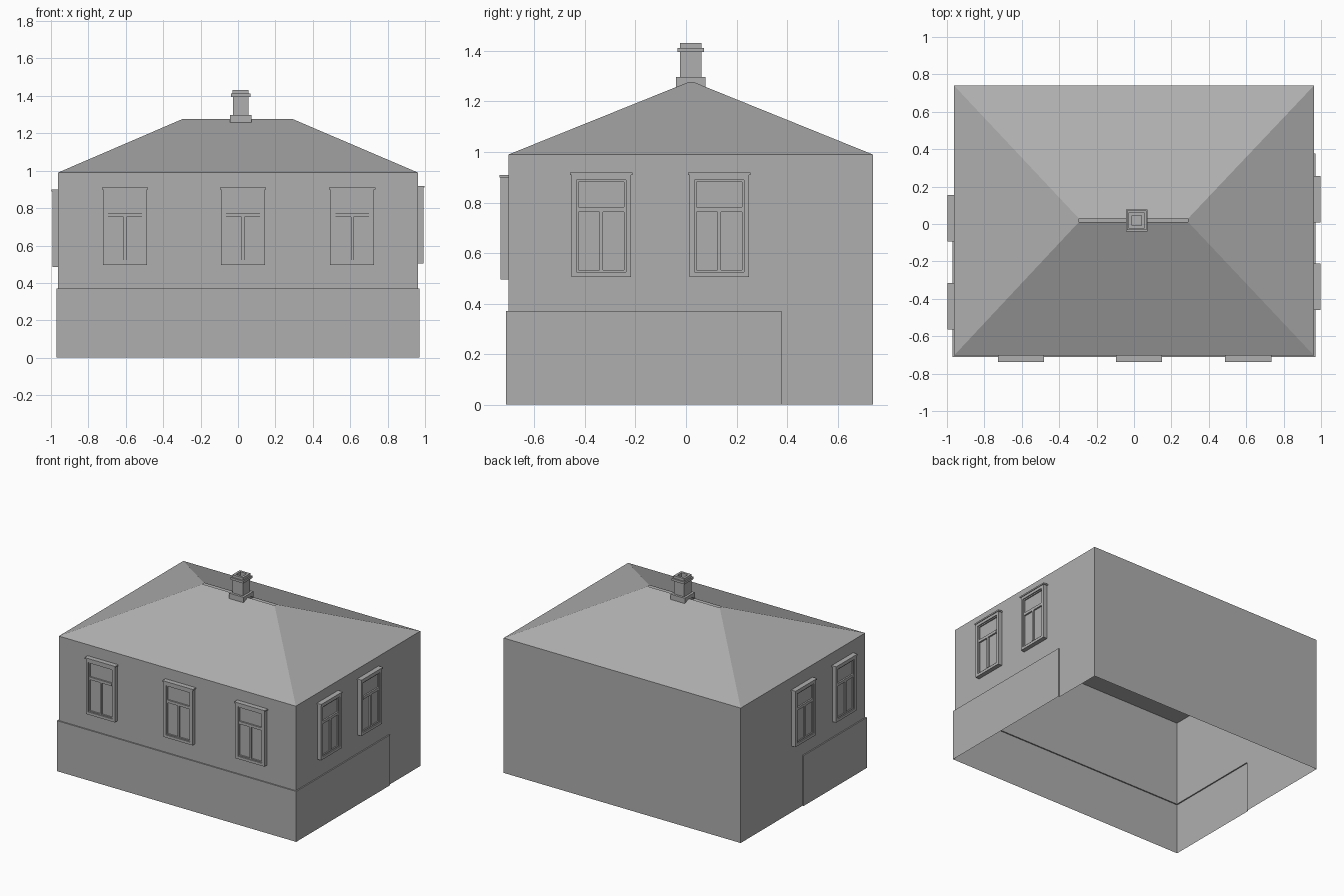
import bpy
import bmesh
from math import radians
from mathutils import Matrix

if "Cube" in bpy.data.objects:
    bpy.data.objects.remove(bpy.data.objects["Cube"])

X, Y0, Y1, EAVE, PL = 0.962, -0.703, 0.74, 0.99, 0.37
END_R, END_L, STEP = 0.378, 0.022, 0.009

# Mid grey for the whole house
grey = bpy.data.materials.new("grey")
grey.diffuse_color = (0.43, 0.43, 0.43, 1)
grey.use_nodes = True
grey.node_tree.nodes["Principled BSDF"].inputs["Base Color"].default_value = grey.diffuse_color


def make(name, bm):
    me = bpy.data.meshes.new(name)
    bm.to_mesh(me)
    bm.free()
    me.materials.append(grey)
    ob = bpy.data.objects.new(name, me)
    bpy.context.collection.objects.link(ob)
    return ob


def face(bm, pts):
    return bm.faces.new([bm.verts.new(p) for p in pts])


def box(bm, lo, hi):
    c = [(a + b) / 2 for a, b in zip(lo, hi)]
    s = [b - a for a, b in zip(lo, hi)]
    bmesh.ops.create_cube(bm, size=1, matrix=Matrix.Translation(c) @ Matrix.Diagonal((*s, 1)))


# House walls: open underneath, notched where the plinth takes over
bm = bmesh.new()
face(bm, [(X, Y1, 0), (-X, Y1, 0), (-X, Y1, EAVE), (X, Y1, EAVE)])
face(bm, [(-X, Y0, PL), (X, Y0, PL), (X, Y0, EAVE), (-X, Y0, EAVE)])
face(bm, [(X, y, z) for y, z in ((Y0, PL), (END_R, PL), (END_R, 0), (Y1, 0), (Y1, EAVE), (Y0, EAVE))])
face(bm, [(-X, y, z) for y, z in ((Y0, EAVE), (Y1, EAVE), (Y1, 0), (END_L, 0), (END_L, PL), (Y0, PL))])
make("walls", bm)

# Plinth: strip wrapped around the front, stepped slightly outwards
bm = bmesh.new()
inner = [(-X, END_L), (-X, Y0), (X, Y0), (X, END_R)]
outer = [(-X - STEP, END_L), (-X - STEP, Y0 - STEP), (X + STEP, Y0 - STEP), (X + STEP, END_R)]
for i in range(3):
    a, b, c, d = outer[i], outer[i + 1], inner[i + 1], inner[i]
    face(bm, [(*a, 0), (*b, 0), (*b, PL), (*a, PL)])
    face(bm, [(*a, PL), (*b, PL), (*c, PL), (*d, PL)])
for i in (0, 3):
    a, b = outer[i], inner[i]
    face(bm, [(*a, 0), (*b, 0), (*b, PL), (*a, PL)])
bmesh.ops.remove_doubles(bm, verts=bm.verts, dist=1e-5)
bmesh.ops.recalc_face_normals(bm, faces=bm.faces)
make("plinth", bm)

# Hipped roof with a flat ceiling and a narrow open slot along the ridge
bm = bmesh.new()
low, high = [[bm.verts.new((x, y, z)) for x, y in ((x0, y0), (x1, y0), (x1, y1), (x0, y1))]
             for x0, x1, y0, y1, z in ((-X, X, Y0, Y1, EAVE), (-0.295, 0.29, 0.01, 0.03, 1.277))]
for i in range(4):
    j = (i + 1) % 4
    bm.faces.new((low[i], low[j], high[j], high[i]))
bm.faces.new(low[::-1])
make("roof", bm)

# Chimney: square stepped profile with a hollow flue
bm = bmesh.new()
cx, cy = 0.014, 0.019
profile = [(0.058, 1.25), (0.058, 1.297), (0.042, 1.297), (0.042, 1.395), (0.052, 1.395),
           (0.052, 1.412), (0.043, 1.412), (0.043, 1.431), (0.026, 1.431), (0.026, 1.36)]
rings = [[bm.verts.new((cx + sx * r, cy + sy * r, z)) for sx, sy in ((-1, -1), (1, -1), (1, 1), (-1, 1))]
         for r, z in profile]
for a, b in zip(rings, rings[1:]):
    for i in range(4):
        j = (i + 1) % 4
        bm.faces.new((a[i], a[j], b[j], b[i]))
bm.faces.new(rings[-1])
bm.faces.new(rings[0][::-1])
make("chimney", bm)


# Window facing -y; origin at bottom centre on the wall plane
def window(name, loc, turn):
    bm = bmesh.new()

    def bar(x0, x1, z0, z1, depth):
        box(bm, (x0, -depth, z0), (x1, 0, z1))

    w, h = 0.118, 0.404
    for s in (-1, 1):
        a, b = sorted((s * w, s * (w - 0.02)))
        bar(a, b, 0, h, 0.031)                              # side trim
        a, b = sorted((s * (w - 0.02), s * (w - 0.028)))
        bar(a, b, 0.02, h - 0.02, 0.024)                    # sash stile
    bar(-0.098, 0.098, 0, 0.02, 0.031)                      # bottom trim
    bar(-0.098, 0.098, h - 0.02, h, 0.031)                  # top trim
    bar(-0.09, 0.09, 0.02, 0.027, 0.024)                    # sash rails
    bar(-0.09, 0.09, h - 0.028, h - 0.02, 0.024)
    bar(-0.09, 0.09, 0.257, 0.277, 0.027)                   # transom
    bar(-0.007, 0.007, 0.027, 0.257, 0.027)                 # mullion
    bar(-0.09, 0.09, 0.027, h - 0.028, 0.016)               # glass
    bar(-0.124, 0.124, h, h + 0.01, 0.036)                  # cap
    ob = make(name, bm)
    ob.location = loc
    ob.rotation_euler = (0, 0, radians(turn))


for i, x in enumerate((-0.604, 0.027, 0.61)):
    window(f"front_window_{i + 1}", (x, Y0, 0.495), 0)
for i, y in enumerate((-0.336, 0.132)):
    window(f"right_window_{i + 1}", (X, y, 0.505), 90)
for i, y in enumerate((-0.44, 0.03)):
    window(f"left_window_{i + 1}", (-X, y, 0.485), -90)
